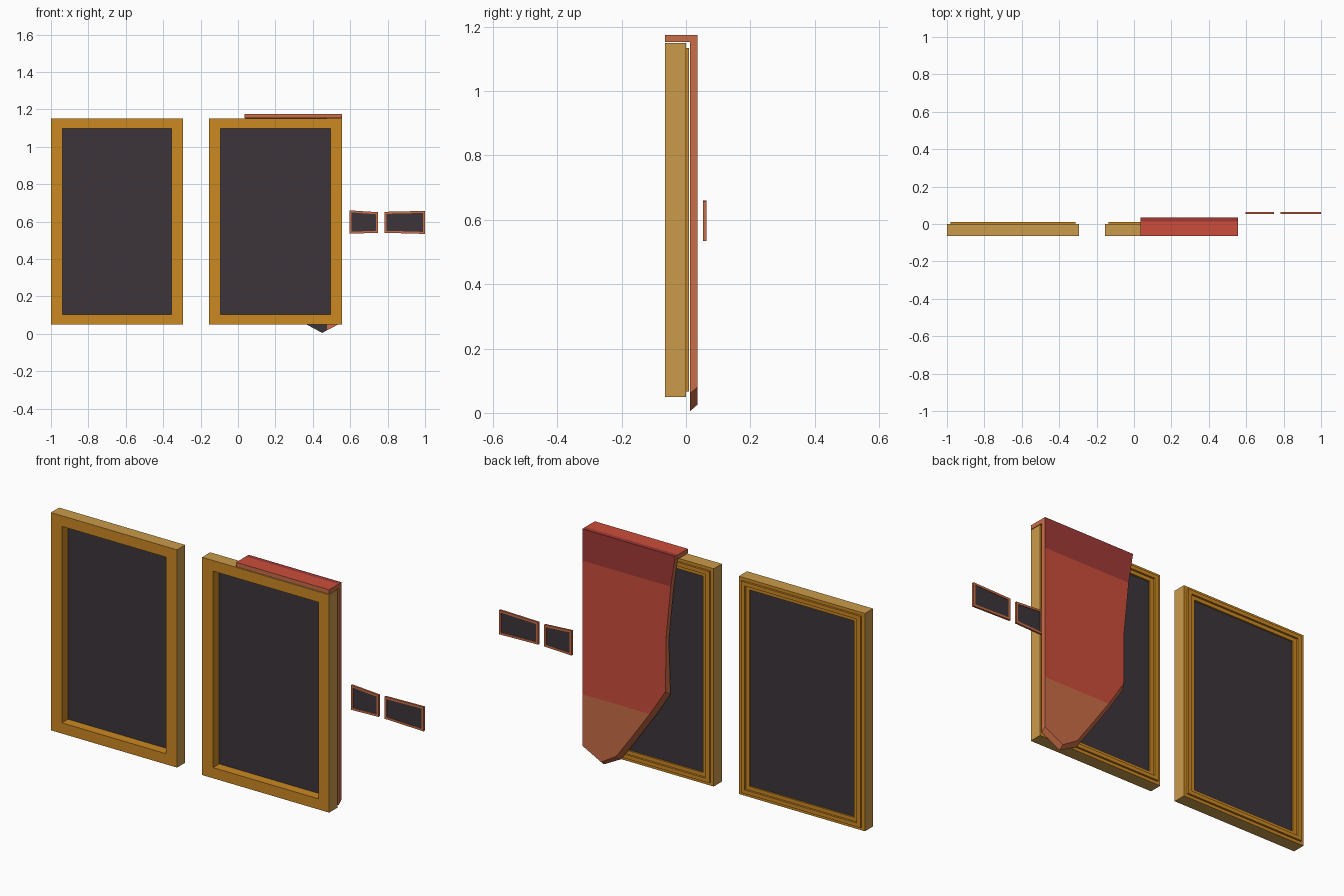
import bpy, bmesh
from mathutils import Vector

cube = bpy.data.objects.get("Cube")
if cube:
    bpy.data.objects.remove(cube, do_unlink=True)


def material(name, r, g, b):
    rgb = [((c / 255 + 0.055) / 1.055) ** 2.4 for c in (r, g, b)]
    m = bpy.data.materials.new(name)
    m.use_nodes = True
    m.diffuse_color = (*rgb, 1)
    m.node_tree.nodes["Principled BSDF"].inputs["Base Color"].default_value = (*rgb, 1)
    return m


AMBER = material("amber wood", 203, 136, 34)
TAN = material("tan wood", 203, 155, 75)
DARK = material("dark panel", 60, 53, 59)
RED = material("red cloth", 204, 77, 59)
DEEP = material("deep red cloth", 160, 57, 53)
TERRA = material("terracotta edge", 202, 109, 71)


def finish(name, bm, mats):
    bmesh.ops.recalc_face_normals(bm, faces=bm.faces)
    mesh = bpy.data.meshes.new(name)
    bm.to_mesh(mesh)
    bm.free()
    for m in mats:
        mesh.materials.append(m)
    obj = bpy.data.objects.new(name, mesh)
    bpy.context.collection.objects.link(obj)
    return obj


def inset(quad, d, dz):
    """Move the four (x, z) corners inward from the counter-clockwise quad."""
    signs = ((1, 1), (-1, 1), (-1, -1), (1, -1))
    return [(x + sx * d, z + sz * dz) for (x, z), (sx, sz) in zip(quad, signs)]


def ring(name, quad, profile, mats, z_ratio=1.0):
    """Sweep a closed (inset, y) profile around a quad; first side uses slot 0."""
    bm = bmesh.new()
    loops = [[bm.verts.new((x, y, z)) for x, z in inset(quad, d, d * z_ratio)]
             for d, y in profile]
    last = len(mats) - 1
    for i, a in enumerate(loops):
        b = loops[(i + 1) % len(loops)]
        for k in range(4):
            j = (k + 1) % 4
            f = bm.faces.new((a[k], a[j], b[j], b[k]))
            f.material_index = 0 if i == 0 else last
    return finish(name, bm, mats)


def prism(name, front, back, y0, y1, mats):
    """Join a front outline and a back outline of (x, z) points."""
    bm = bmesh.new()
    a = [bm.verts.new((x, y0, z)) for x, z in front]
    b = [bm.verts.new((x, y1, z)) for x, z in back]
    bm.faces.new(a)
    bm.faces.new(b[::-1])
    for k in range(len(a)):
        j = (k + 1) % len(a)
        bm.faces.new((a[k], b[k], b[j], a[j]))
    return finish(name, bm, mats)


def rect(x0, x1, z0, z1):
    return [(x0, z0), (x1, z0), (x1, z1), (x0, z1)]


# Two wooden frames with a raised lip on the back and a recessed panel
FRAME = [(0, -0.065), (0, 0), (0.018, 0), (0.018, 0.01), (0.04, 0.01),
         (0.04, 0), (0.061, 0), (0.061, -0.065)]
for side, x0, x1 in (("right", -1.0, -0.295), ("left", -0.155, 0.555)):
    quad = rect(x0, x1, 0.05, 1.15)
    ring(side + "_frame", quad, FRAME, [TAN, AMBER], 0.88)
    opening = inset(quad, 0.061, 0.0535)
    prism(side + "_panel", opening, opening, -0.016, -0.008, [DARK])

# Two small bordered plates beside the frames
plates = {
    "inner": [(0.595, 0.535), (0.748, 0.54), (0.748, 0.65), (0.595, 0.66)],
    "outer": [(0.782, 0.54), (1.0, 0.534), (1.0, 0.657), (0.782, 0.652)],
}
for side, quad in plates.items():
    ring(side + "_plate_border", quad,
         [(0, 0.053), (0, 0.063), (0.011, 0.063), (0.011, 0.053)], [TERRA])
    core = inset(quad, 0.011, 0.011)
    prism(side + "_plate", core, core, 0.055, 0.061, [DARK])

# Cloth flap folded over the top edge: top strip
strip = rect(0.035, 0.555, 1.153, 1.175)
fold = prism("cloth_fold", strip, strip, -0.065, 0.013, [TERRA, RED])
for f in fold.data.polygons:
    f.material_index = int(f.normal.z > 0.9)

# Cloth flap hanging behind the frame, with a bevelled lower edge
straight = [(0.555, 1.175), (0.035, 1.175)]
edge = [(0.06, 1.02), (0.087, 0.75), (0.09, 0.477), (0.168, 0.355),
        (0.28, 0.195), (0.365, 0.077), (0.45, 0.025)]
back = straight + edge + [(0.555, 0.08)]
front = straight + [(x - 0.012 * (z < 0.5 and x < 0.4), z - 0.02) for x, z in edge] \
    + [(0.555, 0.06)]
flap = prism("cloth_flap", front, back, 0.012, 0.035, [TERRA, RED, DEEP, DARK])
bm = bmesh.new()
bm.from_mesh(flap.data)
for co, no in (((0, 0, 1.015), (0, 0, 1)), ((0, 0, 0.34), (0, 0, 1)),
               ((0.475, 0, 0), (1, 0, 0))):
    bmesh.ops.bisect_plane(bm, geom=bm.verts[:] + bm.edges[:] + bm.faces[:],
                           plane_co=Vector(co), plane_no=Vector(no))
# Bands by height on the back, dark lining with a side border on the front
for f in bm.faces:
    c = f.calc_center_median()
    if f.normal.z > 0.9:
        f.material_index = 2
    elif f.normal.y > 0.9:
        f.material_index = 2 if c.z > 1.015 else 1 if c.z > 0.34 else 0
    elif f.normal.y < -0.9:
        f.material_index = 3 if c.x < 0.475 else 0
bm.to_mesh(flap.data)
bm.free()
